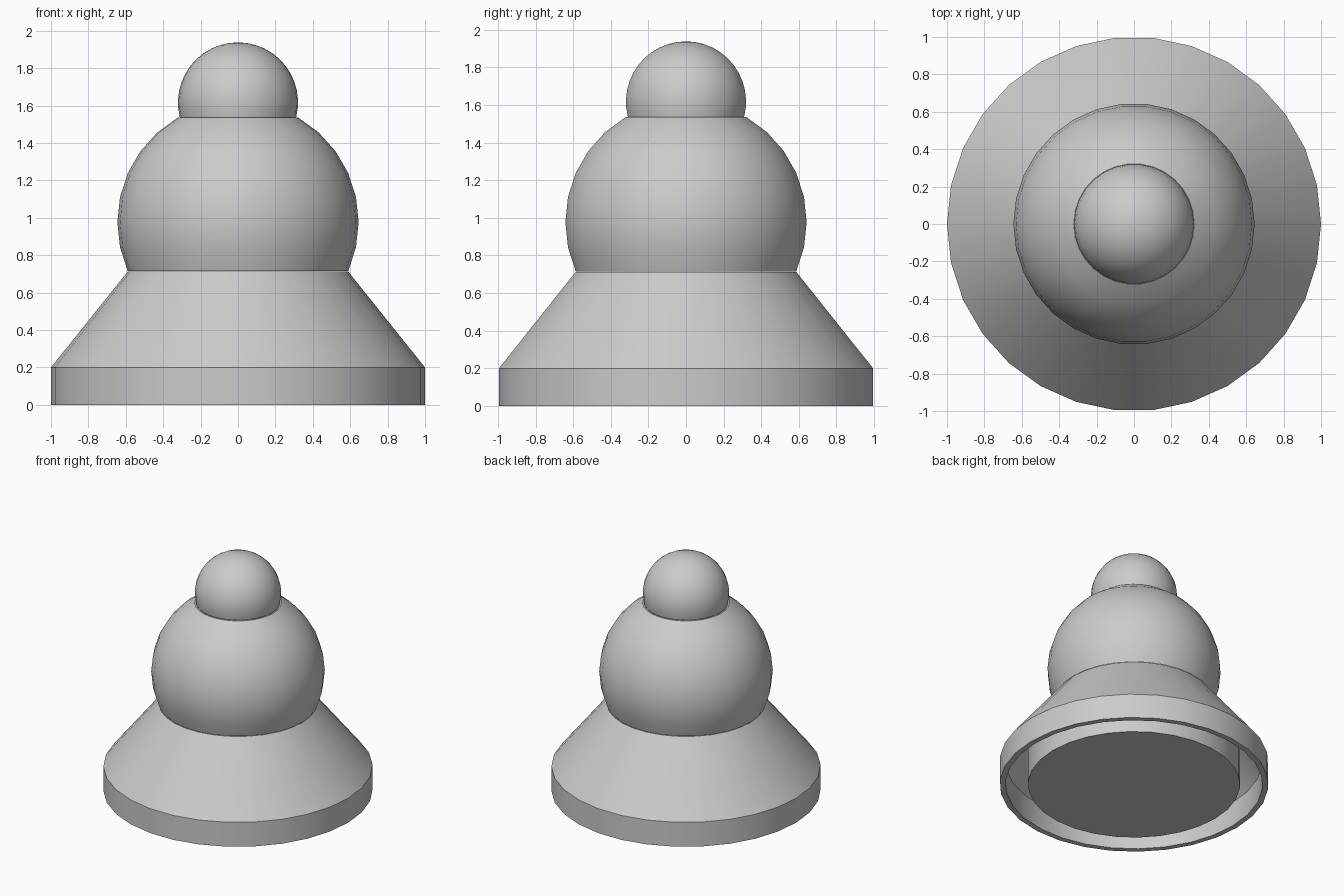
import bpy
import bmesh
from math import sin, cos, pi, radians

SIDES = 30

cube = bpy.data.objects.get("Cube")
if cube:
    bpy.data.objects.remove(cube, do_unlink=True)

# Single grey material
grey = bpy.data.materials.new("plain_grey")
grey.use_nodes = True
colour = (0.6, 0.6, 0.6, 1)
grey.diffuse_color = colour
grey.node_tree.nodes["Principled BSDF"].inputs["Base Color"].default_value = colour


def lathe(name, profile):
    """Turn a (radius, height) profile around z; a zero radius becomes a pole."""
    bm = bmesh.new()
    rings = []
    for r, z in profile:
        if r < 1e-5:
            rings.append([bm.verts.new((0, 0, z))] * SIDES)
        else:
            angles = [2 * pi * i / SIDES for i in range(SIDES)]
            rings.append([bm.verts.new((r * cos(a), r * sin(a), z)) for a in angles])
    for low, high in zip(rings, rings[1:]):
        for i in range(SIDES):
            j = (i + 1) % SIDES
            corners = [low[i], low[j], high[j], high[i]]
            bm.faces.new(list(dict.fromkeys(corners)))
    mesh = bpy.data.meshes.new(name)
    bm.to_mesh(mesh)
    bm.free()
    mesh.materials.append(grey)
    obj = bpy.data.objects.new(name, mesh)
    bpy.context.collection.objects.link(obj)
    bpy.ops.object.select_all(action='DESELECT')
    obj.select_set(True)
    bpy.context.view_layer.objects.active = obj
    bpy.ops.object.shade_smooth_by_angle(angle=radians(25))
    return obj


def arc(radius, centre, start, end, steps):
    """Points on a sphere outline between two latitudes in degrees."""
    lats = [radians(start + (end - start) * i / steps) for i in range(steps + 1)]
    return [(radius * cos(a), centre + radius * sin(a)) for a in lats]


# Flared base: solid core, hollow groove beneath, thin rim and sloping skirt
lathe("flared_base", [(0, 0), (0.79, 0), (0.79, 0.405), (0.957, 0.2), (0.957, 0),
                      (1, 0), (1, 0.2), (0.589, 0.713)])

# Large ball, cut off where it meets the base and the knob
body = arc(0.645, 0.977, -24, 60, 7)
lathe("round_body", body + [(0.311, body[-1][1])])

# Small ball on top
lathe("top_knob", arc(0.321, 1.617, -14.4, 90, 12))
